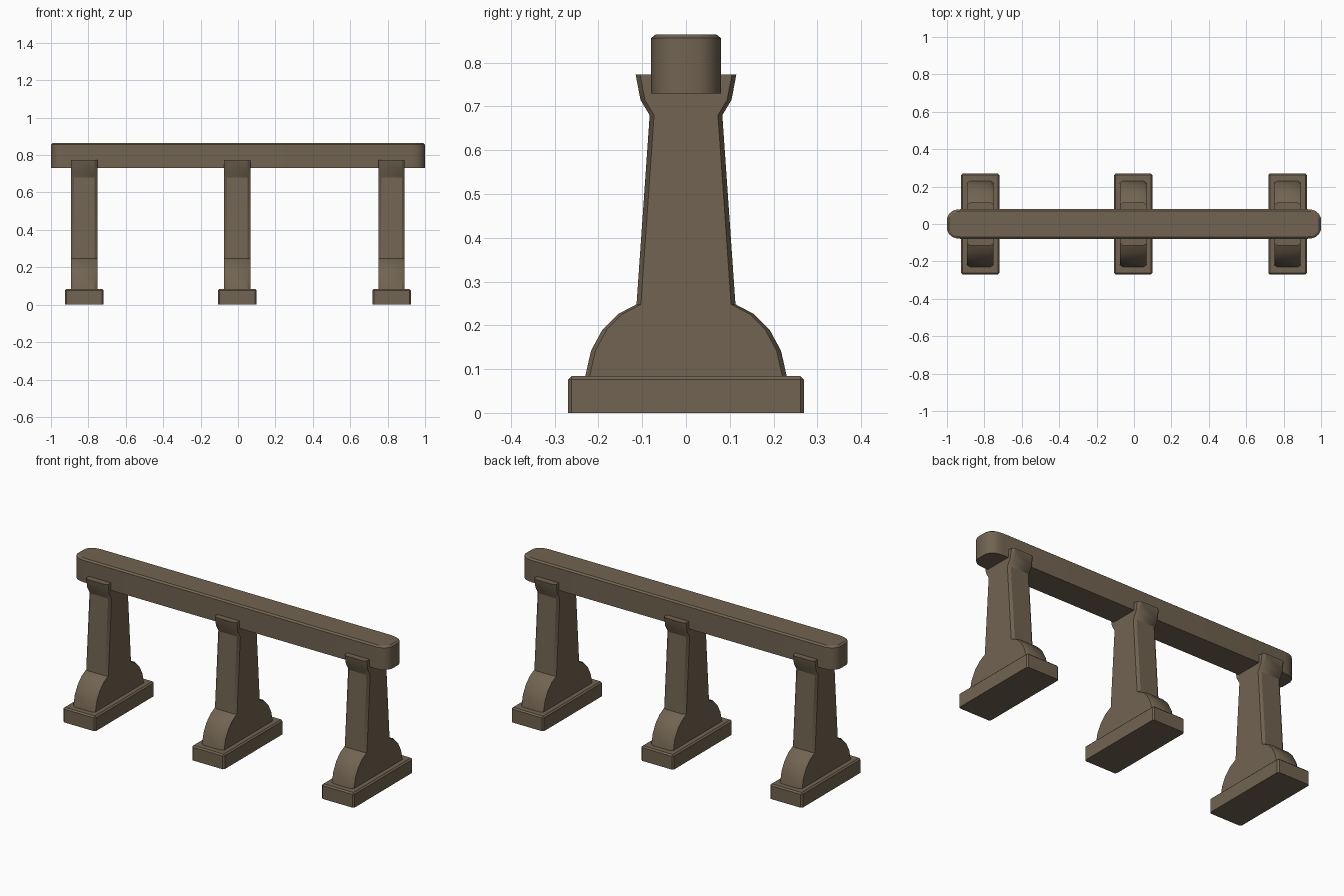
import bpy, bmesh, math

if "Cube" in bpy.data.objects:
    bpy.data.objects.remove(bpy.data.objects["Cube"])

stone = bpy.data.materials.new("brown_stone")
stone.diffuse_color = (0.165, 0.125, 0.082, 1)
stone.use_nodes = True
stone.node_tree.nodes["Principled BSDF"].inputs["Base Color"].default_value = stone.diffuse_color


def finish(bm, name):
    bmesh.ops.recalc_face_normals(bm, faces=bm.faces)
    me = bpy.data.meshes.new(name)
    bm.to_mesh(me)
    bm.free()
    me.materials.append(stone)
    ob = bpy.data.objects.new(name, me)
    bpy.context.collection.objects.link(ob)
    bpy.ops.object.select_all(action='DESELECT')
    ob.select_set(True)
    bpy.context.view_layer.objects.active = ob
    bpy.ops.object.shade_smooth_by_angle(angle=math.radians(32))
    return ob


def loft(rings, name):
    # bridge equal-length rings and cap both ends
    bm = bmesh.new()
    vs = [[bm.verts.new(p) for p in r] for r in rings]
    n = len(vs[0])
    for a, b in zip(vs, vs[1:]):
        for i in range(n):
            j = (i + 1) % n
            bm.faces.new((a[i], a[j], b[j], b[i]))
    bm.faces.new(vs[0])
    bm.faces.new(vs[-1])
    return finish(bm, name)


# top beam: rounded plan with a small chamfer around the top
corner = [(1.0, 0.03), (0.99, 0.053), (0.972, 0.069), (0.95, 0.077), (0.92, 0.08)]
quarter = corner + [(-x, y) for x, y in reversed(corner)]
plan = quarter + [(-x, -y) for x, y in quarter]


def beam_ring(z, inset):
    return [(x * (1 - inset), y * (1 - inset / 0.08), z) for x, y in plan]


loft([beam_ring(0.73, 0), beam_ring(0.856, 0), beam_ring(0.864, 0.01)], "top_beam")

# post side profile: rounded foot, tapered shaft, flared cradle
half = [(0.231, 0.08), (0.217, 0.142), (0.191, 0.19), (0.155, 0.226), (0.113, 0.248),
        (0.083, 0.68), (0.104, 0.715), (0.115, 0.773)]


def post_ring(x, inset):
    pts = [(y - inset, z) for y, z in half]
    return [(x, y, z) for y, z in pts] + [(x, -y, z) for y, z in reversed(pts)]


for label, cx in (("left", -0.822), ("middle", -0.004), ("right", 0.821)):
    loft([post_ring(cx - 0.07, 0.01), post_ring(cx - 0.055, 0),
          post_ring(cx + 0.055, 0), post_ring(cx + 0.07, 0.01)], label + "_post")

    # base plinth with softened edges and a sharp bottom
    bm = bmesh.new()
    bmesh.ops.create_cube(bm, size=1)
    for v in bm.verts:
        v.co = (cx + v.co.x * 0.206, v.co.y * 0.538, (v.co.z + 0.5) * 0.084)
    edges = [e for e in bm.edges if max(v.co.z for v in e.verts) > 0.01]
    bmesh.ops.bevel(bm, geom=edges, offset=0.008, segments=1, affect='EDGES')
    finish(bm, label + "_base")
